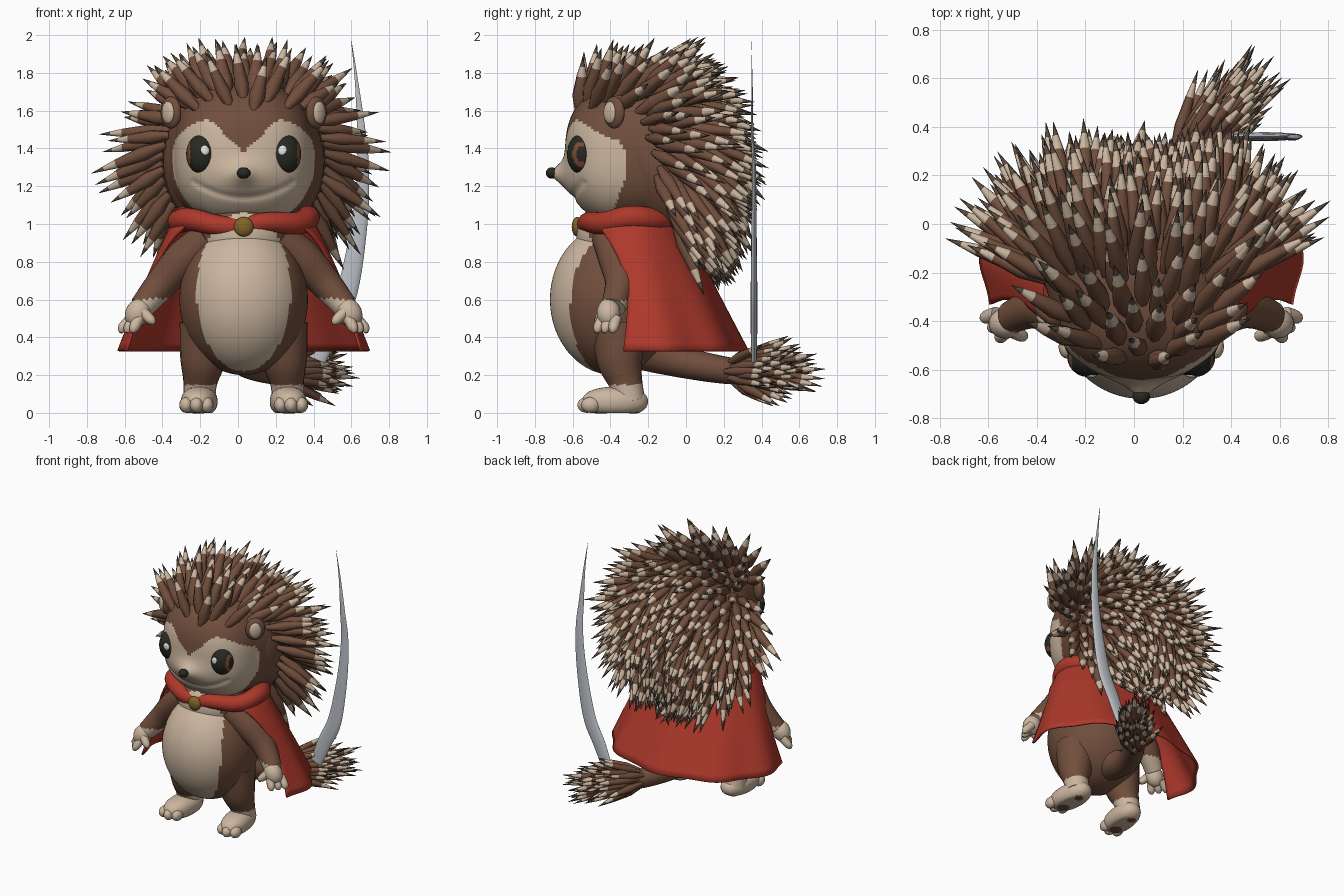
import bpy, bmesh, math, random
from mathutils import Vector, Euler

if "Cube" in bpy.data.objects:
    bpy.data.objects.remove(bpy.data.objects["Cube"])
random.seed(4)
CX = 0.03  # body centre line


def material(name, rgb):
    m = bpy.data.materials.new(name)
    m.use_nodes = True
    m.diffuse_color = (*rgb, 1)
    m.node_tree.nodes["Principled BSDF"].inputs["Base Color"].default_value = (*rgb, 1)
    return m


FUR = material("brown fur", (0.165, 0.077, 0.046))
CREAM = material("cream fur", (0.60, 0.47, 0.35))
RED = material("red cloth", (0.42, 0.04, 0.024))
BLACK = material("eye black", (0.02, 0.022, 0.015))
WHITE = material("eye shine", (0.8, 0.8, 0.8))
IRIS = material("eye brown", (0.2, 0.07, 0.035))
STEEL = material("steel", (0.50, 0.53, 0.57))
GOLD = material("old gold", (0.22, 0.13, 0.02))
TIP = material("quill tip", (0.1, 0.07, 0.05))


def finish(name, bm, mats, angle=50):
    me = bpy.data.meshes.new(name)
    bm.to_mesh(me)
    bm.free()
    for m in mats:
        me.materials.append(m)
    me.polygons.foreach_set("use_smooth", [True] * len(me.polygons))
    me.set_sharp_from_angle(angle=math.radians(angle))
    ob = bpy.data.objects.new(name, me)
    bpy.context.collection.objects.link(ob)
    return ob


def paint(ob, mat, rule):
    """Give faces whose centre passes the rule a second colour."""
    ob.data.materials.append(mat)
    for f in ob.data.polygons:
        if rule(abs(f.center.x - CX), f.center.y, f.center.z):
            f.material_index = len(ob.data.materials) - 1


def boxy(v, power):
    return v * sum(abs(c) ** power for c in v) ** (-1 / power)


def blob(name, loc, radii, mat, rot=(0, 0, 0), power=2, seg=24, floor=False):
    """Rounded ellipsoid; power above 2 makes it boxier."""
    bm = bmesh.new()
    bmesh.ops.create_uvsphere(bm, u_segments=seg, v_segments=seg * 2 // 3, radius=1)
    turn = Euler(rot).to_matrix()
    for v in bm.verts:
        v.co = turn @ Vector(c * r for c, r in zip(boxy(v.co, power), radii)) + Vector(loc)
        if floor:
            v.co.z = max(v.co.z, 0)
    return finish(name, bm, [mat])


def smooth_path(pts, steps=6):
    """Catmull-Rom through points that carry position and radii."""
    p = [pts[0]] + list(pts) + [pts[-1]]
    out = []
    for i in range(1, len(p) - 2):
        for s in range(steps):
            t = s / steps
            out.append([0.5 * (2 * b + (c - a) * t + (2 * a - 5 * b + 4 * c - d) * t * t
                               + (3 * b - a - 3 * c + d) * t ** 3)
                        for a, b, c, d in zip(*p[i - 1:i + 3])])
    return out + [list(pts[-1])]


def tube(name, pts, mat, sides=20, ref=(0, 1, 0), flat=1, steps=6):
    """Loft along (x, y, z, radius); flat scales the thickness along ref."""
    path = smooth_path(pts, steps)
    bm = bmesh.new()
    rings = []
    for i, p in enumerate(path):
        t = Vector(path[min(i + 1, len(path) - 1)][:3]) - Vector(path[max(i - 1, 0)][:3])
        a = t.cross(Vector(ref)).normalized()
        b = a.cross(t).normalized() * flat
        rings.append([bm.verts.new(Vector(p[:3]) + p[3] * (a * math.cos(q) + b * math.sin(q)))
                      for q in (math.tau * k / sides for k in range(sides))])
    for r, s in zip(rings, rings[1:]):
        for k in range(sides):
            bm.faces.new((r[k], r[k - 1], s[k - 1], s[k]))
    bm.faces.new(rings[0])
    bm.faces.new(rings[-1])
    bmesh.ops.recalc_face_normals(bm, faces=bm.faces)
    return finish(name, bm, [mat])


def quill(bm, base, d, length, r, sides=7):
    """Brown spike with a cream band and dark point."""
    a = d.orthogonal().normalized()
    b = d.cross(a)
    rings = []
    for h, w in ((0, 0.5), (0.3, 1), (0.66, 0.64), (0.83, 0.34), (1, 0.02)):
        rings.append([bm.verts.new(base + d * h * length + r * w * (a * math.cos(q) + b * math.sin(q)))
                      for q in (math.tau * k / sides for k in range(sides))])
    for mat, (s, t) in zip((0, 0, 1, 2), zip(rings, rings[1:])):
        for k in range(sides):
            bm.faces.new((s[k - 1], s[k], t[k], t[k - 1])).material_index = mat


def sphere_points(n):
    for i in range(n):
        z = 1 - 2 * (i + 0.5) / n
        q = i * 2.39996
        yield Vector((math.cos(q) * math.sqrt(1 - z * z), math.sin(q) * math.sqrt(1 - z * z), z))


# Torso with cream belly
def belly(u, y, z):
    return y < -0.42 and (u / 0.25) ** 2 + ((z - 0.64) / 0.42) ** 2 < 1


paint(blob("torso", (CX, -0.38, 0.6), (0.34, 0.34, 0.4), FUR, seg=96), CREAM, belly)
paint(blob("chest", (CX, -0.35, 0.94), (0.25, 0.23, 0.2), FUR, seg=64), CREAM, belly)

# Head with a drawn-out snout, smile crease and cream mask
HEAD, HEAD_R = Vector((CX, -0.27, 1.37)), (0.41, 0.37, 0.38)
head = blob("head", HEAD, HEAD_R, FUR, power=2.5, seg=144)
for v in head.data.vertices:
    v.co.x = CX + (v.co.x - CX) * (1 - 0.1 * max(0, min(1, (-0.2 - v.co.y) / 0.15)))
    u, z = abs(v.co.x - CX), v.co.z
    if v.co.y < -0.4:
        v.co.y -= 0.045 * math.exp(-(u / 0.13) ** 2 - ((z - 1.25) / 0.08) ** 2)
        v.co.y -= 0.035 * math.exp(-(u / 0.05) ** 2 - ((z - 1.27) / 0.045) ** 2)
        if u < 0.27:
            v.co.y += 0.012 * math.exp(-((z - 1.14 - 1.2 * u * u) / 0.016) ** 2)
paint(head, CREAM, lambda u, y, z: y < -0.32 - max(0, z - 1.38) * 0.6 - max(0, 1.25 - z) * 0.35
      and z < min(1.38 + u * 0.95, 1.55 - 4 * max(0, u - 0.2) ** 2))
blob("nose", (CX, -0.71, 1.27), (0.036, 0.032, 0.03), BLACK)

for s, side in ((1, "left"), (-1, "right")):
    def at(u, y, z):
        return (CX + s * u, y, z)

    # Eyes
    eye = blob(side + "_eye", at(0.222, -0.555, 1.37), (0.083, 0.075, 0.105), BLACK, (0, 0, s * 0.3), seg=56)
    paint(eye, IRIS, lambda u, y, z: y < -0.54 and (0.284 < u < 0.297 and abs(z - 1.36) < 0.07
                                                   or u < 0.175 and 1.37 < z < 1.43))
    blob(side + "_eye_shine", at(0.207, -0.624, 1.388), (0.024, 0.009, 0.028), WHITE, seg=12)
    # Ears
    blob(side + "_ear", at(0.385, -0.38, 1.59), (0.07, 0.035, 0.085), FUR, (0, 0, s * 0.8), seg=32)
    blob(side + "_inner_ear", at(0.4, -0.403, 1.59), (0.043, 0.02, 0.058), CREAM, (0, 0, s * 0.8))
    # Arms and hands
    arm = tube(side + "_arm", [at(0.18, -0.41, 0.93) + (0.09,), at(0.31, -0.365, 0.82) + (0.1,),
               at(0.43, -0.345, 0.69) + (0.085,), at(0.54, -0.385, 0.56) + (0.066,)], FUR, steps=14)
    paint(arm, CREAM, lambda u, y, z: z < 0.6 - 0.1 * (u - 0.5))
    blob(side + "_hand", at(0.56, -0.41, 0.53), (0.065, 0.062, 0.08), CREAM, (0, -s * 0.5, 0))
    for k in range(3):
        tube(side + "_finger", [at(0.555 + k * 0.02, -0.44 + k * 0.035, 0.5) + (0.03,),
             at(0.58 + k * 0.03, -0.465 + k * 0.04, 0.45) + (0.027,),
             at(0.59 + k * 0.03, -0.475 + k * 0.04, 0.425) + (0.01,)], CREAM, 10)
    tube(side + "_thumb", [at(0.53, -0.44, 0.53) + (0.03,), at(0.49, -0.46, 0.49) + (0.026,),
         at(0.475, -0.465, 0.47) + (0.01,)], CREAM, 10)
    # Legs and feet
    leg = tube(side + "_leg", [at(0.19, -0.36, 0.46) + (0.15,), at(0.215, -0.35, 0.28) + (0.122,),
               at(0.23, -0.32, 0.16) + (0.09,), at(0.235, -0.3, 0.06) + (0.085,)], FUR, steps=10)
    paint(leg, CREAM, lambda u, y, z: z < 0.15)
    blob(side + "_foot", at(0.235, -0.375, 0.06), (0.095, 0.175, 0.078), CREAM, (0, 0, s * 0.1), 2.3, 32, True)
    for k in (-1, 0, 1):
        blob(side + "_toe", at(0.25 + k * 0.055, -0.525 + abs(k) * 0.02, 0.042), (0.036, 0.05, 0.042), CREAM, seg=16, floor=True)
    for y, r in ((-0.45, 0.05), (-0.28, 0.035)):
        blob(side + "_sole_pad", at(0.24, y, 0.002), (r, r, 0.005), FUR, seg=16)

# Quills over the crown and back, on a hidden brown shell that leans out lower down
BACK, BACK_R, LEAN = Vector((CX, -0.13, 1.33)), (0.45, 0.35, 0.46), 0.2
shell = blob("quill_shell", BACK, [r * 0.95 for r in BACK_R], FUR, seg=48)
for v in shell.data.vertices:
    v.co.y += LEAN * (BACK.z - v.co.z)
bm = bmesh.new()


def plant(centre, radii, count, keep, length, width, power=2, lean=0):
    for n in sphere_points(count):
        p = centre + Vector(a * b for a, b in zip(boxy(n, power), radii))
        n = Vector(a / b for a, b in zip(n, radii)).normalized()
        p.y += lean * (centre.z - p.z)
        if not keep(p):
            continue
        flow = Vector((0, 1, -max(0, min(2, (1.72 - p.z) * 2.5))))
        flow = (flow - n * flow.dot(n)).normalized()
        jitter = Vector(random.uniform(-0.14, 0.14) for _ in range(3))
        lift = 0.5 - 0.15 * max(0, n.y) + 0.45 * abs(n.x)
        d = (n * lift + flow * 0.85 + jitter).normalized()
        size = length * random.uniform(0.85, 1.15) * (1 + 0.2 * abs(n.x))
        quill(bm, p - n * 0.025, d, size, width * random.uniform(0.9, 1.1))


plant(HEAD, HEAD_R, 270, lambda p: p.z > 1.6 and p.y < -0.25, 0.29, 0.042, power=2.4)
plant(BACK, BACK_R, 600, lambda p: p.z > 0.9 and p.y > -0.25 + max(0, 1.5 - p.z) * 0.35, 0.33, 0.038, lean=LEAN)
finish("back_quills", bm, [FUR, CREAM, TIP], 60)

# Tail with a tuft of quills
tube("tail", [(CX, -0.3, 0.36, 0.12), (0.05, -0.02, 0.27, 0.085), (0.2, 0.25, 0.22, 0.07),
              (0.33, 0.4, 0.22, 0.06), (0.4, 0.5, 0.22, 0.02)], FUR)
bm = bmesh.new()
axis = Vector((0.64, 0.76, 0.0))
across = Vector((0.76, -0.64, 0))
for i in range(56):
    q, along = i * 2.39996, i / 56
    out = across * math.cos(q) + Vector((0, 0, 1)) * math.sin(q)
    base = Vector((0.2, 0.25, 0.22)) + axis * 0.2 * along + out * (0.065 - 0.045 * along)
    quill(bm, base, (axis + out * random.uniform(0.15, 0.5) * (1 - 0.4 * along)).normalized(),
          random.uniform(0.3, 0.41), 0.029)
finish("tail_quills", bm, [FUR, CREAM, TIP], 60)

# Cape: a flared sheet open at the front, with soft folds
bm = bmesh.new()
ROWS, COLS = 16, 64
grid = []
for i in range(ROWS + 1):
    s = i / ROWS
    start = math.radians(-15 * s - 45 * (1 - s) ** 4)
    row = []
    for j in range(COLS + 1):
        q = start + (math.pi - 2 * start) * j / COLS
        fold = 1 + 0.025 * s * math.sin(q * 9)
        rx, ry = 0.36 + 0.3 * s ** 0.85, 0.27 + 0.25 * s
        row.append(bm.verts.new((CX + rx * fold * math.cos(q), -0.3 + 0.1 * s + ry * fold * math.sin(q),
                                 1.03 - 0.7 * s)))
    grid.append(row)
for r, t in zip(grid, grid[1:]):
    for j in range(COLS):
        bm.faces.new((r[j], t[j], t[j + 1], r[j + 1]))
cape = finish("cape", bm, [RED])
cape.modifiers.new("cloth_thickness", "SOLIDIFY").thickness = 0.014

# Rolled collar and clasp
tube("collar", [(CX + 0.34 * math.sin(q), -0.29 - 0.24 * math.cos(q), 0.985 + 0.05 * abs(math.sin(q / 2)) ** 0.7
                 + 0.01 * math.sin(q * 5), 0.048 + 0.016 * abs(math.sin(q)))
                for q in (math.tau * k / 24 for k in range(25))], RED, 14, (0, 0, 1), steps=3)
blob("clasp", (CX, -0.575, 0.985), (0.052, 0.03, 0.052), GOLD)

# Curved blade held in the tail tuft
tube("blade", [(0.42, 0.36, 0.28, 0.045), (0.49, 0.36, 0.45, 0.055), (0.58, 0.36, 0.65, 0.055),
               (0.645, 0.36, 1.02, 0.042), (0.662, 0.36, 1.3, 0.031), (0.652, 0.35, 1.5, 0.022),
               (0.628, 0.35, 1.75, 0.009), (0.6, 0.345, 1.97, 0.001)], STEEL, 12, flat=0.32)
